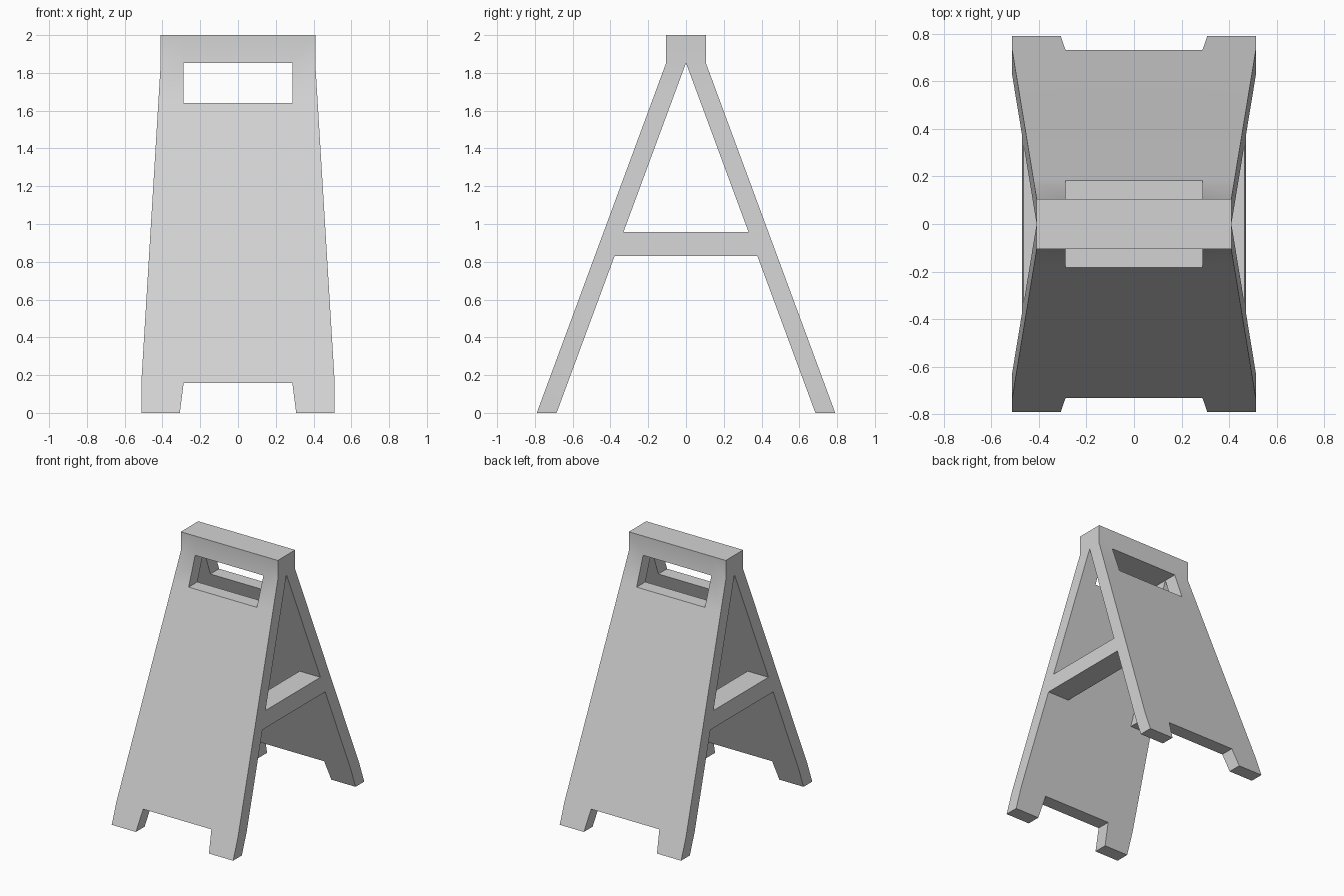
import bpy
import bmesh

cube = bpy.data.objects.get("Cube")
if cube:
    bpy.data.objects.remove(cube, do_unlink=True)

# Plain grey plastic
grey = bpy.data.materials.new("grey_plastic")
grey.use_nodes = True
colour = (0.65, 0.65, 0.65, 1.0)
grey.diffuse_color = colour
grey.node_tree.nodes["Principled BSDF"].inputs["Base Color"].default_value = colour

# Heights where the outline changes: foot, notch top, brace, window, top block
FOOT, NOTCH, BRACE_LOW, BRACE_HIGH, SILL, APEX, TOP = 0, 0.157, 0.83, 0.957, 1.64, 1.853, 2
LEVELS = [FOOT, NOTCH, BRACE_LOW, BRACE_HIGH, SILL, APEX, TOP]
OPENING = 0.288


def half_width(z):
    t = min(max((z - NOTCH) / (APEX - NOTCH), 0), 1)
    return 0.512 - 0.103 * t


def columns(z):
    inner = 0.308 if z == FOOT else OPENING
    return [-half_width(z), -inner, inner, half_width(z)]


def depths(z):
    """Inner and outer distance of a panel from the middle."""
    t = min(z / APEX, 1)
    return 0.685 * (1 - t), 0.79 + (0.105 - 0.79) * t


bm = bmesh.new()
verts = {}
faces = {}


def vert(x, y, z):
    key = (round(x, 5), round(y, 5) + 0.0, z)
    if key not in verts:
        verts[key] = bm.verts.new(key)
    return verts[key]


def add_cell(low, high, column, span):
    """Add a six-sided block; a wall shared by two blocks cancels out."""
    corner = {}
    for k, z in enumerate((low, high)):
        for j, y in enumerate(span(z)):
            for i in (0, 1):
                corner[i, j, k] = vert(columns(z)[column + i], y, z)
    for axis in range(3):
        for side in (0, 1):
            loop = []
            for a, b in ((0, 0), (1, 0), (1, 1), (0, 1)):
                place = [a, b]
                place.insert(axis, side)
                loop.append(corner[tuple(place)])
            key = frozenset(loop)
            if key in faces:
                del faces[key]
            else:
                faces[key] = loop


# Front and back panels with foot notches and hand window, joined at the top
for sign in (-1, 1):
    for low, high in zip(LEVELS, LEVELS[1:]):
        for column in range(3):
            if column == 1 and low in (FOOT, SILL):
                continue
            add_cell(low, high, column, lambda z: [sign * d for d in depths(z)])

# Side braces between the panels
for column in (0, 2):
    add_cell(BRACE_LOW, BRACE_HIGH, column, lambda z: (-depths(z)[0], depths(z)[0]))

for loop in faces.values():
    bm.faces.new(loop)
bmesh.ops.recalc_face_normals(bm, faces=bm.faces)

mesh = bpy.data.meshes.new("folding_floor_sign")
bm.to_mesh(mesh)
bm.free()
mesh.materials.append(grey)
sign_frame = bpy.data.objects.new("folding_floor_sign", mesh)
bpy.context.collection.objects.link(sign_frame)

# Soft shading over the shallow bends, crisp corners elsewhere
bpy.ops.object.select_all(action="DESELECT")
sign_frame.select_set(True)
bpy.context.view_layer.objects.active = sign_frame
bpy.ops.object.shade_smooth_by_angle()
